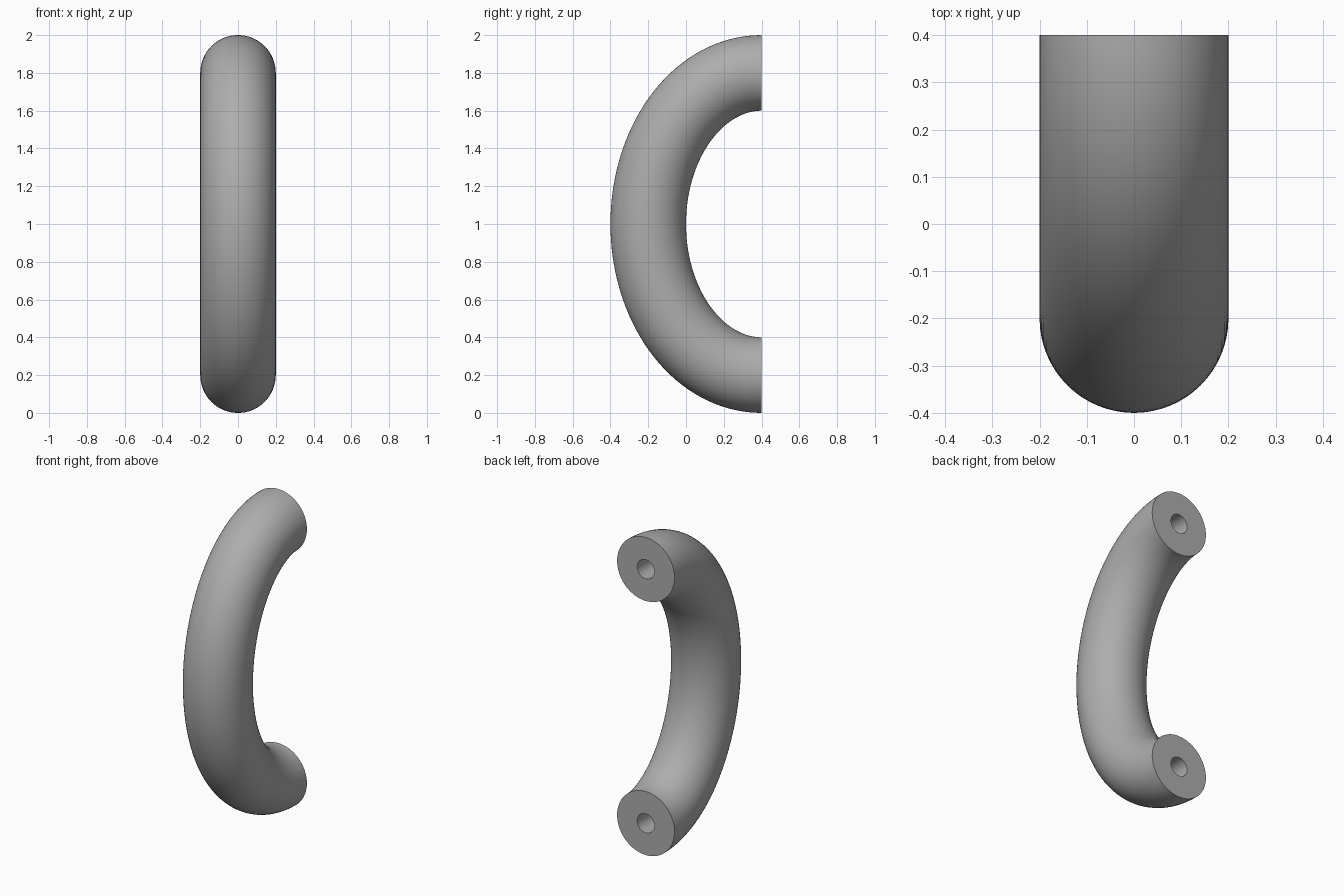
import bpy, bmesh, math
from mathutils import Vector

if "Cube" in bpy.data.objects:
    bpy.data.objects.remove(bpy.data.objects["Cube"], do_unlink=True)

RADIUS, HOLE, DEPTH = 0.2, 0.06, 0.3
SIDES, STEPS = 64, 72
BACK, MID = 0.4, 1.0
SEMI_Y, SEMI_Z = 0.6, 0.8

metal = bpy.data.materials.new("satin grey")
metal.use_nodes = True
grey = (0.42, 0.42, 0.42, 1)
metal.diffuse_color = grey
metal.node_tree.nodes["Principled BSDF"].inputs["Base Color"].default_value = grey

bm = bmesh.new()


def ring(y, z, ny, nz, radius):
    """Circle around (0, y, z) spanned by x and the outward normal."""
    normal = Vector((0, ny, nz)).normalized()
    verts = []
    for i in range(SIDES):
        a = math.tau * i / SIDES
        offset = Vector((math.cos(a), 0, 0)) + normal * math.sin(a)
        verts.append(bm.verts.new(Vector((0, y, z)) + offset * radius))
    return verts


# One skin: blind hole, end face, arched grip, end face, blind hole
top, bottom = MID + SEMI_Z, MID - SEMI_Z
rings = [ring(BACK - DEPTH, top, 0, 1, HOLE), ring(BACK, top, 0, 1, HOLE)]
for k in range(STEPS + 1):
    t = math.pi * k / STEPS
    s, c = math.sin(t), math.cos(t)
    rings.append(ring(BACK - SEMI_Y * s, MID + SEMI_Z * c,
                      -SEMI_Z * s, SEMI_Y * c, RADIUS))
rings += [ring(BACK, bottom, 0, -1, HOLE), ring(BACK - DEPTH, bottom, 0, -1, HOLE)]

for a, b in zip(rings, rings[1:]):
    for i in range(SIDES):
        j = (i + 1) % SIDES
        bm.faces.new((a[i], a[j], b[j], b[i]))
bm.faces.new(rings[0])
bm.faces.new(rings[-1])
bmesh.ops.recalc_face_normals(bm, faces=bm.faces)

mesh = bpy.data.meshes.new("pull_handle")
bm.to_mesh(mesh)
bm.free()
mesh.materials.append(metal)
handle = bpy.data.objects.new("pull_handle", mesh)
bpy.context.collection.objects.link(handle)

# Smooth grip with crisp end faces and hole rims
bpy.ops.object.select_all(action="DESELECT")
handle.select_set(True)
bpy.context.view_layer.objects.active = handle
bpy.ops.object.shade_smooth_by_angle(angle=math.radians(30))
